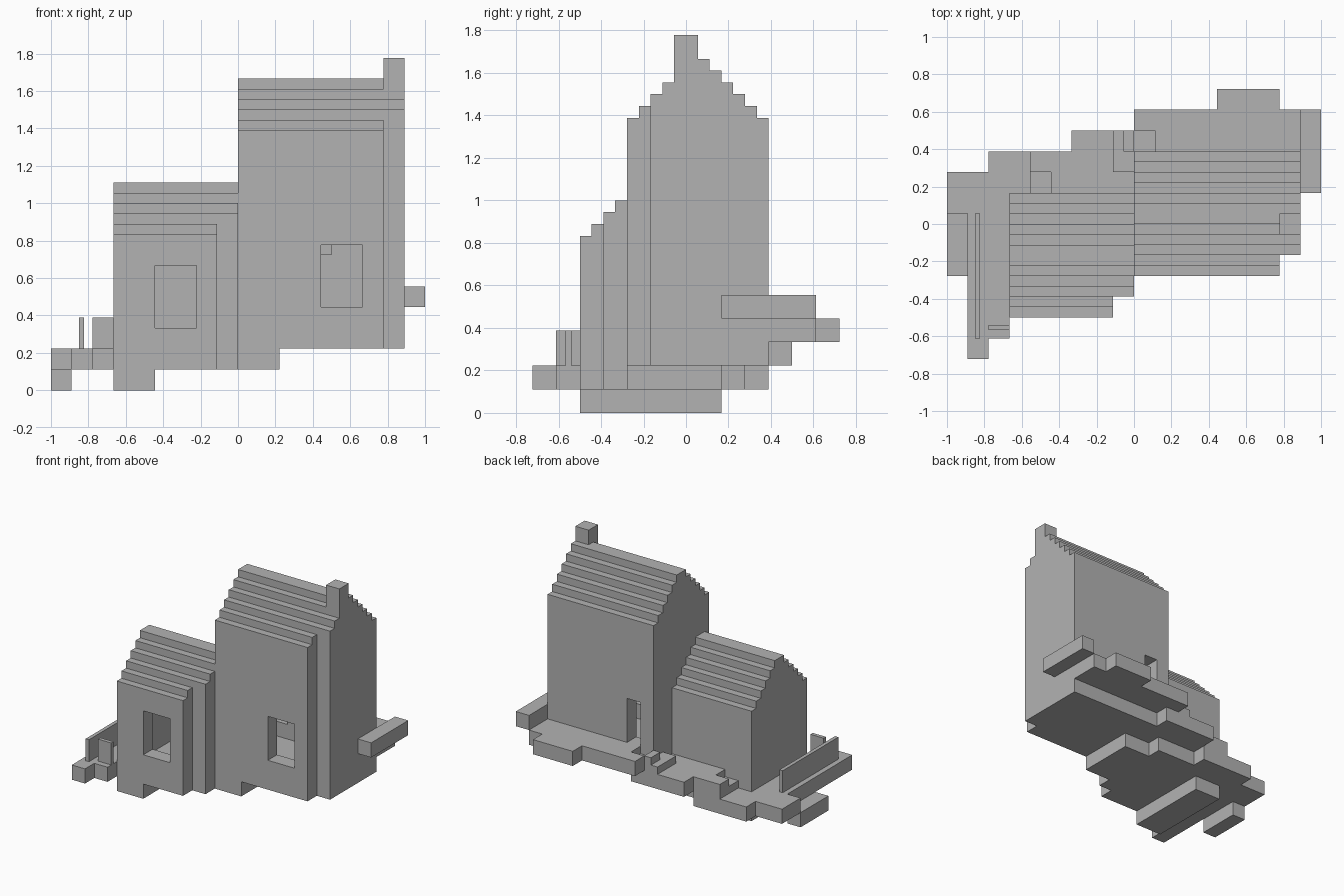
import bpy
import bmesh

if "Cube" in bpy.data.objects:
    bpy.data.objects.remove(bpy.data.objects["Cube"], do_unlink=True)

U = 1 / 18  # half of one block

stone = bpy.data.materials.new("plain grey")
stone.use_nodes = True
GREY = (0.45, 0.45, 0.45, 1)
stone.diffuse_color = GREY
stone.node_tree.nodes["Principled BSDF"].inputs["Base Color"].default_value = GREY


def prism(name, outline, x0, x1):
    """Extrude a (y, z) outline from x0 to x1, in half blocks."""
    bm = bmesh.new()
    face = bm.faces.new([bm.verts.new((x0 * U, y * U, z * U)) for y, z in outline])
    out = bmesh.ops.extrude_face_region(bm, geom=[face])["geom"]
    moved = [v for v in out if isinstance(v, bmesh.types.BMVert)]
    bmesh.ops.translate(bm, verts=moved, vec=((x1 - x0) * U, 0, 0))
    bmesh.ops.recalc_face_normals(bm, faces=bm.faces)
    mesh = bpy.data.meshes.new(name)
    bm.to_mesh(mesh)
    bm.free()
    mesh.materials.append(stone)
    obj = bpy.data.objects.new(name, mesh)
    bpy.context.collection.objects.link(obj)
    return obj


def box(name, x, y, z):
    return prism(name, [(y[0], z[0]), (y[1], z[0]), (y[1], z[1]), (y[0], z[1])], *x)


def house(name, x, y, base, eave, cuts):
    """Stepped-roof house with rooms, openings and a corner cut out."""
    front, back = [], []
    for i in range(6):
        z = eave + i
        front += [(y[0] + i, z), (y[0] + i + 1, z)]
        back += [(y[1] - i, z), (y[1] - i - 1, z)]
    outline = [(y[0], base)] + front + back[::-1] + [(y[1], base)]
    obj = prism(name, outline, *x)
    cutters = []
    for c in cuts:
        cutter = box(name + "_cutter", *c)
        cutter.hide_render = True
        mod = obj.modifiers.new("opening", "BOOLEAN")
        mod.operation = "DIFFERENCE"
        mod.solver = "EXACT"
        mod.object = cutter
        cutters.append(cutter)
    # Bake the openings and discard the cutters
    bpy.context.view_layer.update()
    evaluated = obj.evaluated_get(bpy.context.evaluated_depsgraph_get())
    baked = bpy.data.meshes.new_from_object(evaluated)
    obj.modifiers.clear()
    obj.data = baked
    for cutter in cutters:
        bpy.data.objects.remove(cutter, do_unlink=True)
    return obj


# Tall house: room, front window, back door, recessed front corner
house("tall_house", (0, 16), (-5, 7), 4, 25, [
    ((2, 13.9), (-3, 5), (6, 25)),
    ((8, 12), (-6, -2), (8, 14)),
    ((2, 4), (4, 8), (8, 14)),
    ((14, 17), (-6, -3), (3, 35)),
])
box("chimney", (14, 16), (-1, 1), (28, 32))
box("hanging_lantern", (7, 9), (0, 2), (13, 15))

# Low house: room, front window, recessed front corner
house("low_house", (-12, 0), (-9, 3), 2, 15, [
    ((-10, -2.1), (-7, 1), (4, 15)),
    ((-8, -4), (-10, -6), (6, 12)),
    ((-2, 1), (-10, -7), (1, 25)),
])

# Lowest ground
box("low_foundation", (-12, -8), (-9, 3), (0, 2))
box("low_outer_ground", (-18, -16), (-5, 1), (0, 2))

# Second ground level
box("left_path", (-16, -12), (-11, 5), (2, 4))
box("path_front_end", (-16, -14), (-13, -11), (2, 4))
box("left_outer_ground", (-18, -16), (1, 5), (2, 4))
box("back_yard_base", (-14, -6), (3, 7), (2, 4))
box("middle_base", (-6, 0), (3, 5), (2, 4))
box("tall_house_footing", (0, 4), (-5, 3), (2, 4))

# Third ground level, with a half step at its left edge
box("yard", (-9, 0), (5, 7), (4, 6))
box("yard_inner", (-9 + 1, 0), (3, 5), (4, 6))
box("yard_step", (-9 - 1, -9), (3, 5), (4, 5))
box("yard_edge_step", (-9, -8), (3, 5), (4, 5))
box("yard_edge", (-10, -9), (5, 7), (4, 6))
box("yard_back", (-6, 2), (7, 9), (4, 6))

# Upper terrace behind the tall house, notched for the stair
box("terrace", (2, 16), (7, 11), (6, 8))
box("terrace_corner", (0, 2), (9, 11), (6, 8))
box("terrace_bulge", (8, 14), (11, 13), (6, 8))
box("terrace_wall", (16, 18), (3, 11), (8, 10))

# Stair from the yard up to the terrace
box("stair_landing", (0, 2), (7, 9), (6, 7))
box("stair_low", (-2, -1), (7, 9), (6, 7))
box("stair_high", (-1, 0), (7, 9), (6, 8))
box("stair_block", (-2, 0), (5, 7), (6, 7))

# Thin fences on the left path
box("long_fence", (-15.3, -14.8), (-11, 1), (4, 7))
box("short_fence", (-14, -12), (-10.2, -9.7), (4, 7))
